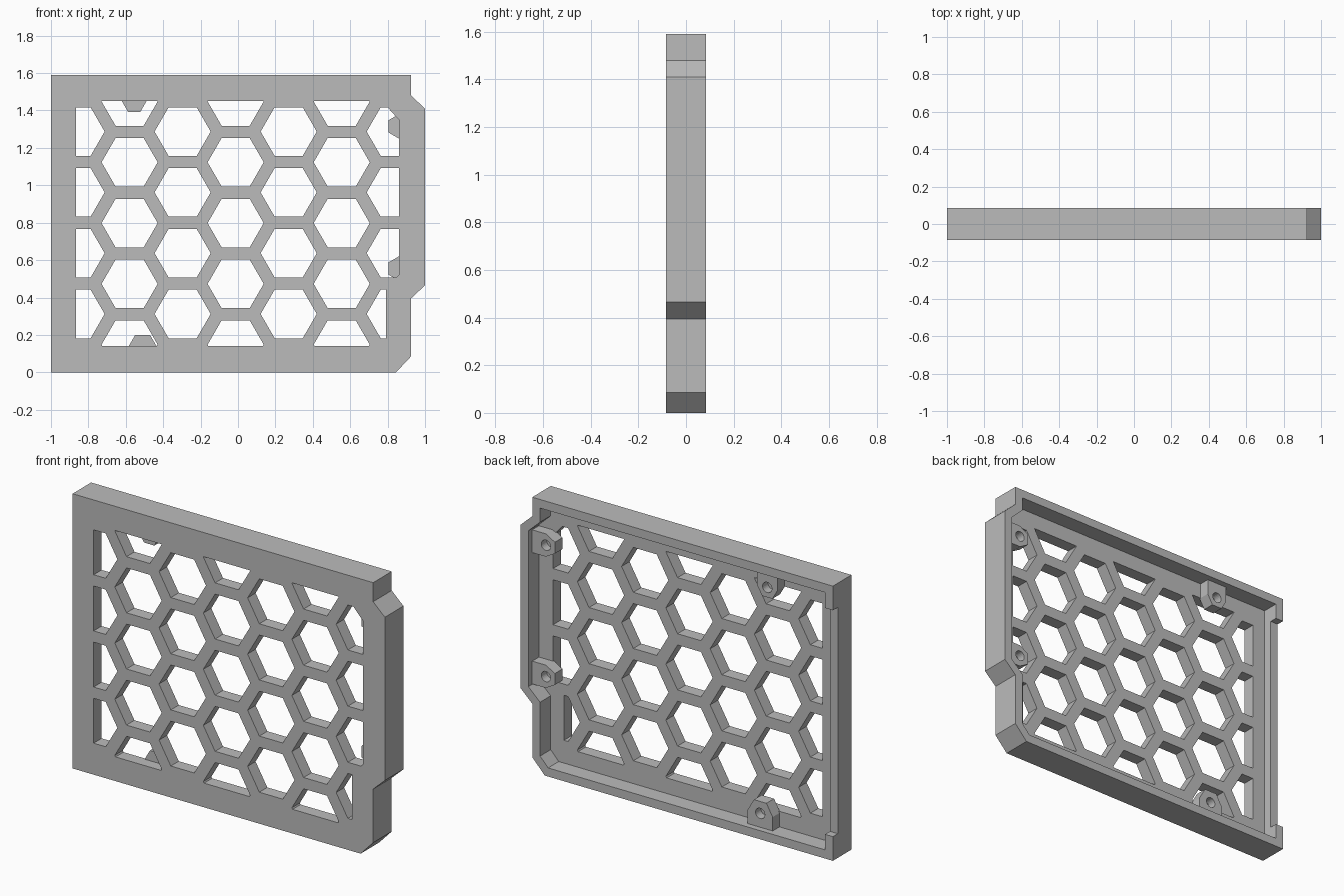
import bpy
from math import cos, sin, pi, radians
from mathutils import Vector

cube = bpy.data.objects.get("Cube")
if cube:
    bpy.data.objects.remove(cube, do_unlink=True)

grey = bpy.data.materials.new("matte_grey")
grey.use_nodes = True
grey.diffuse_color = (0.5, 0.5, 0.5, 1)
grey.node_tree.nodes["Principled BSDF"].inputs["Base Color"].default_value = (0.5, 0.5, 0.5, 1)

FRONT, FLOOR, BACK = -0.085, -0.012, 0.085
WALL = 0.05


def prisms(name, outlines, y0, y1):
    """Extrude counter-clockwise (x, z) outlines from y0 to y1 into one object."""
    verts, faces = [], []
    for pts in outlines:
        b, n = len(verts), len(pts)
        verts += [(x, y0, z) for x, z in pts] + [(x, y1, z) for x, z in pts]
        faces.append([b + i for i in range(n)])
        faces.append([b + n + i for i in reversed(range(n))])
        for i in range(n):
            j = (i + 1) % n
            faces.append([b + j, b + i, b + n + i, b + n + j])
    mesh = bpy.data.meshes.new(name)
    mesh.from_pydata(verts, [], faces)
    mesh.materials.append(grey)
    obj = bpy.data.objects.new(name, mesh)
    bpy.context.collection.objects.link(obj)
    return obj


def boolean(obj, cutter, operation="DIFFERENCE"):
    """Apply a boolean and discard the cutter."""
    mod = obj.modifiers.new("cut", "BOOLEAN")
    mod.operation, mod.object, mod.solver = operation, cutter, "EXACT"
    bpy.context.view_layer.objects.active = obj
    bpy.ops.object.modifier_apply(modifier=mod.name)
    bpy.data.objects.remove(cutter, do_unlink=True)


def ngon(cx, cz, r, n):
    return [(cx + r * cos(2 * pi * i / n), cz + r * sin(2 * pi * i / n)) for i in range(n)]


def inset(pts, d):
    """Offset a counter-clockwise outline inward with mitred corners."""
    out = []
    for i, p in enumerate(pts):
        p = Vector(p)
        a = (p - Vector(pts[i - 1])).normalized()
        b = (Vector(pts[(i + 1) % len(pts)]) - p).normalized()
        na, nb = Vector((-a.y, a.x)), Vector((-b.y, b.x))
        out.append(tuple(p + (na + nb) * d / (1 + na.dot(nb))))
    return out


# Outer shell with side tab, hollowed from the back
outline = [(-1, 0), (0.845, 0), (0.925, 0.085), (0.925, 0.395), (1, 0.465),
           (1, 1.41), (0.925, 1.48), (0.925, 1.59), (-1, 1.59)]
panel = prisms("grille_panel", [outline], FRONT, BACK)
boolean(panel, prisms("pocket", [inset(outline, WALL)], FLOOR, 0.2))

# Lowered stretch of the wall on the straight side
notch = [(-1.1, 0.14), (-0.93, 0.14), (-0.93, 1.45), (-1.1, 1.45)]
boolean(panel, prisms("notch", [notch], 0.04, 0.2))

# Honeycomb openings, trimmed to the window border
R, DX, DZ = 0.15, 0.2835, 0.325
cells = []
for col in range(7):
    start = 0.312 if col % 2 == 0 else 0.148
    for row in range(4 + col % 2):
        cells.append(ngon(-0.863 + col * DX, start + row * DZ, R, 6))
window = [(-0.865, 0.14), (0.79, 0.14), (0.79, 0.45), (0.86, 0.52),
          (0.86, 1.35), (0.77, 1.45), (-0.865, 1.45)]
holes = prisms("honeycomb", cells, -0.2, 0.05)
boolean(holes, prisms("window", [window], -0.15, 0.02), "INTERSECT")
boolean(panel, holes)


# Screw bosses: half hexagons running into the nearest wall
def boss(name, x, z, r, angle, reach):
    a = r * cos(pi / 6)
    local = [(-a, r / 2), (-a, -r / 2), (0, -r), (reach, -r), (reach, r), (0, r)]
    c, s = cos(radians(angle)), sin(radians(angle))
    pts = [(x + u * c - v * s, z + u * s + v * c) for u, v in local]
    obj = prisms(name, [pts], FLOOR - 0.008, 0.05)
    boolean(obj, prisms("drill", [ngon(x, z, 0.03, 24)], 0, 0.2))


boss("boss_top", -0.555, 1.45, 0.066, 90, 0.11)
boss("boss_bottom", -0.51, 0.13, 0.08, -90, 0.1)
boss("boss_side_upper", 0.862, 1.315, 0.066, 0, 0.1)
boss("boss_side_lower", 0.862, 0.555, 0.066, 0, 0.1)
